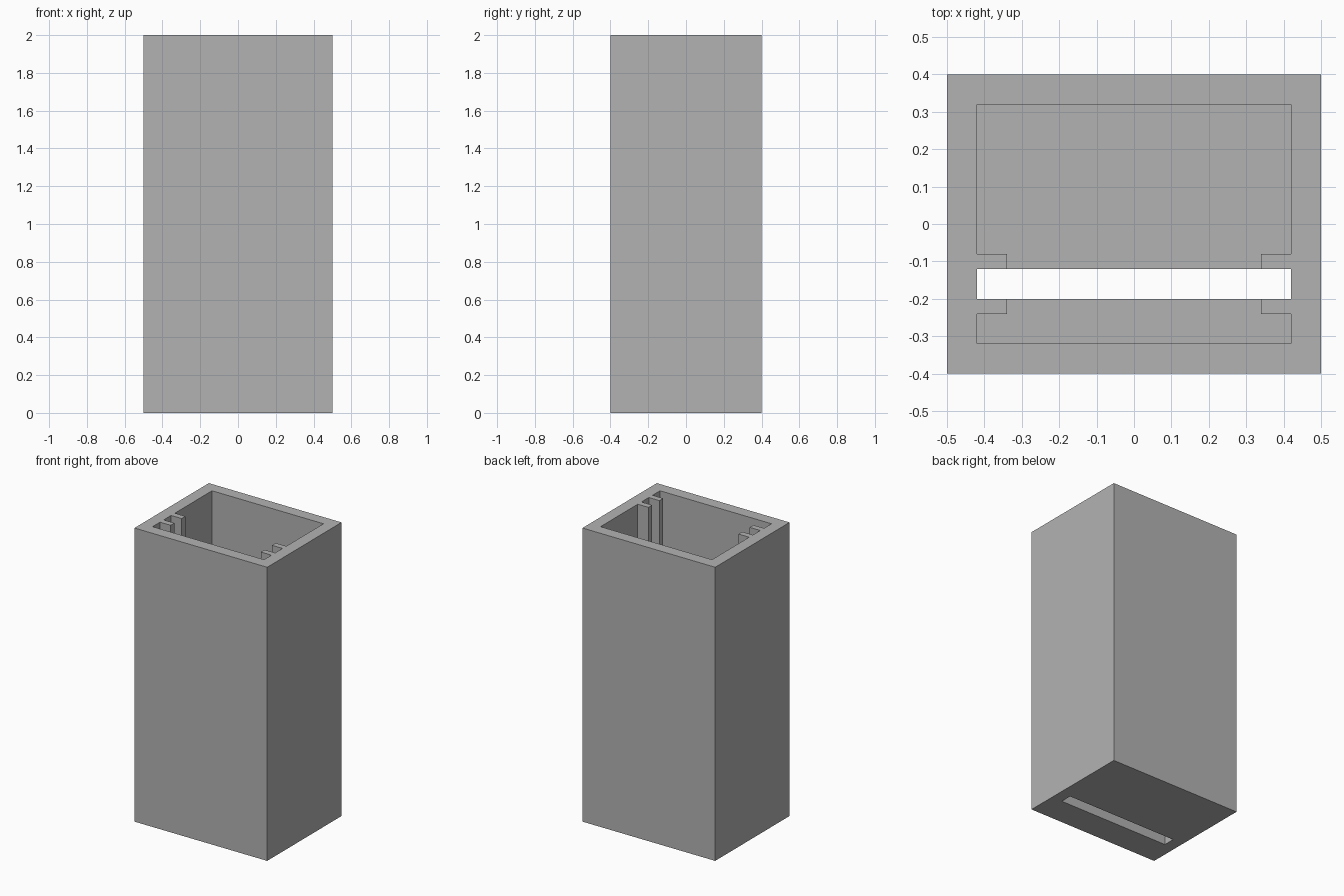
import bpy
import bmesh

if "Cube" in bpy.data.objects:
    bpy.data.objects.remove(bpy.data.objects["Cube"], do_unlink=True)

HEIGHT, FLOOR = 2.0, 0.08
INNER_X, INNER_Y = 0.42, 0.32
RIB_X = 0.34

grey = bpy.data.materials.new("plain_grey")
grey.use_nodes = True
grey.diffuse_color = (0.45, 0.45, 0.45, 1)
grey.node_tree.nodes["Principled BSDF"].inputs["Base Color"].default_value = grey.diffuse_color


def prism(name, outline, z0, z1):
    """Extrude a flat outline from z0 up to z1."""
    bm = bmesh.new()
    face = bm.faces.new([bm.verts.new((x, y, z0)) for x, y in outline])
    top = bmesh.ops.extrude_face_region(bm, geom=[face])["geom"]
    for v in top:
        if isinstance(v, bmesh.types.BMVert):
            v.co.z = z1
    bmesh.ops.recalc_face_normals(bm, faces=bm.faces)
    mesh = bpy.data.meshes.new(name)
    bm.to_mesh(mesh)
    bm.free()
    mesh.materials.append(grey)
    obj = bpy.data.objects.new(name, mesh)
    bpy.context.collection.objects.link(obj)
    return obj


def mirrored(half):
    """Close a right-hand outline with its mirror image."""
    return half + [(-x, y) for x, y in reversed(half)]


# Solid outer block
housing = prism("housing", mirrored([(0.5, -0.4), (0.5, 0.4)]), 0, HEIGHT)

# Hollow whose outline leaves two guide ribs on each side wall
half = [(INNER_X, -INNER_Y)]
for y0, y1 in ((-0.24, -0.20), (-0.12, -0.08)):
    half += [(INNER_X, y0), (RIB_X, y0), (RIB_X, y1), (INNER_X, y1)]
half.append((INNER_X, INNER_Y))
cavity = prism("cavity_cutter", mirrored(half), FLOOR, HEIGHT + 0.1)

# Slot through the floor, between the ribs
slot = prism("slot_cutter", mirrored([(INNER_X, -0.20), (INNER_X, -0.12)]), -0.1, FLOOR + 0.5)

for cutter in (cavity, slot):
    cutter.hide_render = True
    cut = housing.modifiers.new(cutter.name, "BOOLEAN")
    cut.operation = "DIFFERENCE"
    cut.solver = "EXACT"
    cut.object = cutter

# Bake the cuts and drop the cutters
bpy.context.view_layer.update()
graph = bpy.context.evaluated_depsgraph_get()
baked = bpy.data.meshes.new_from_object(housing.evaluated_get(graph))
housing.modifiers.clear()
housing.data = baked
for cutter in (cavity, slot):
    bpy.data.objects.remove(cutter, do_unlink=True)
